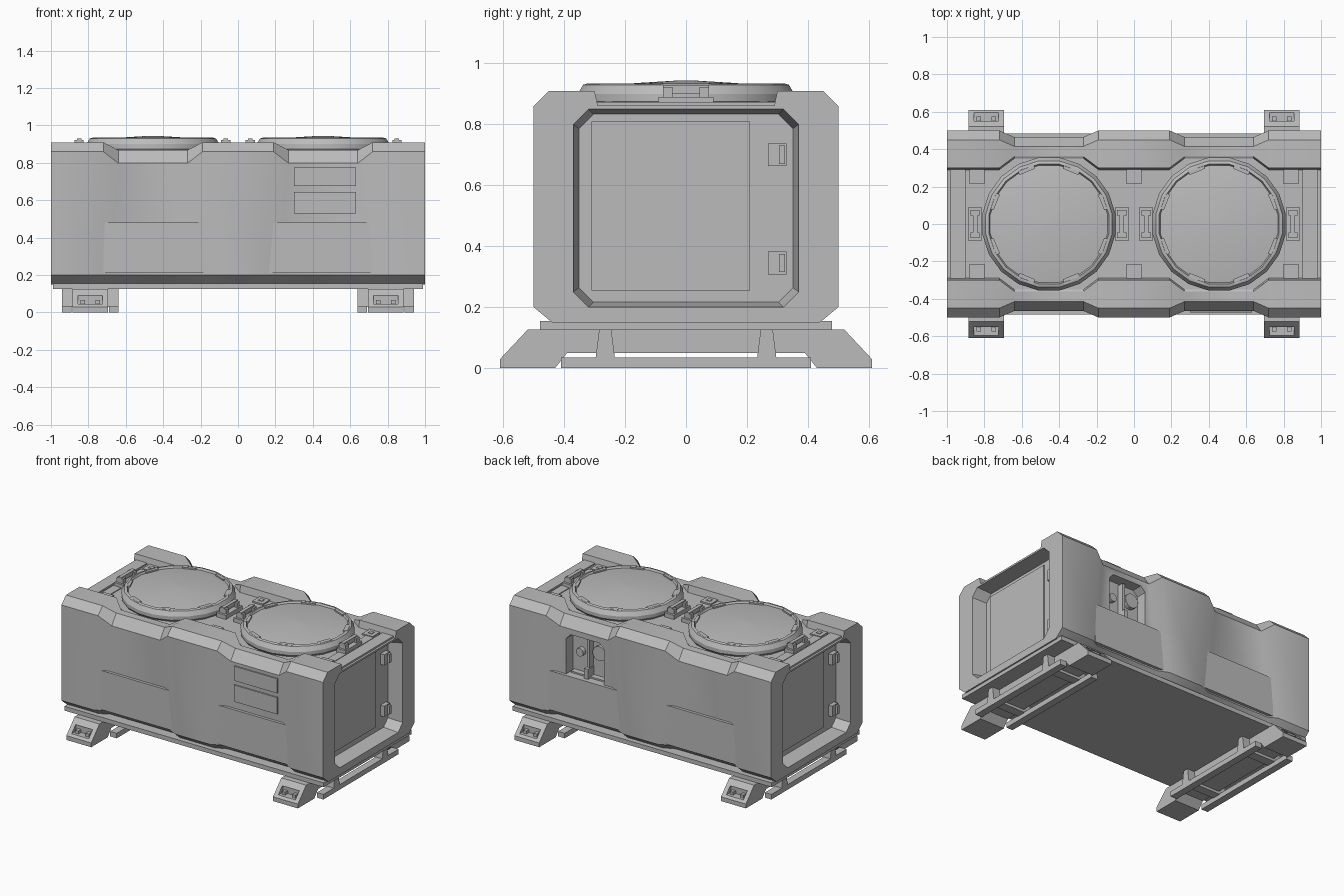
import bpy, bmesh, math
from mathutils import Matrix

cube = bpy.data.objects.get("Cube")
if cube:
    bpy.data.objects.remove(cube, do_unlink=True)

grey = bpy.data.materials.new("plain grey")
grey.use_nodes = True
grey.diffuse_color = (0.5, 0.5, 0.5, 1)
grey.node_tree.nodes["Principled BSDF"].inputs["Base Color"].default_value = (0.5, 0.5, 0.5, 1)


def finish(name, bm, smooth=None):
    """Turn a bmesh into a named object with the shared material."""
    bmesh.ops.recalc_face_normals(bm, faces=bm.faces)
    mesh = bpy.data.meshes.new(name)
    bm.to_mesh(mesh)
    bm.free()
    mesh.materials.append(grey)
    obj = bpy.data.objects.new(name, mesh)
    bpy.context.collection.objects.link(obj)
    if smooth:
        shade(obj, smooth)
    return obj


def shade(obj, angle):
    bpy.ops.object.select_all(action='DESELECT')
    obj.select_set(True)
    bpy.context.view_layer.objects.active = obj
    bpy.ops.object.shade_smooth_by_angle(angle=math.radians(angle))


def loft(name, rings, smooth=None):
    """Skin a list of equal-length closed rings and cap both ends."""
    bm = bmesh.new()
    rows = [[bm.verts.new(p) for p in ring] for ring in rings]
    n = len(rows[0])
    for a, b in zip(rows, rows[1:]):
        for i in range(n):
            j = (i + 1) % n
            bm.faces.new((a[i], a[j], b[j], b[i]))
    bm.faces.new(rows[0])
    bm.faces.new(rows[-1])
    return finish(name, bm, smooth)


def prism(name, pts, axis, start, end, taper=1.0):
    """Extrude a 2D outline along an axis, optionally shrinking the far end."""
    cu = sum(p[0] for p in pts) / len(pts)
    cv = sum(p[1] for p in pts) / len(pts)
    place = {'x': lambda u, v, w: (w, u, v),
             'y': lambda u, v, w: (u, w, v),
             'z': lambda u, v, w: (u, v, w)}[axis]
    return loft(name, [[place(cu + (u - cu) * s, cv + (v - cv) * s, w) for u, v in pts]
                       for w, s in ((start, 1), (end, taper))])


def box(name, x0, x1, y0, y1, z0, z1):
    return prism(name, [(x0, y0), (x1, y0), (x1, y1), (x0, y1)], 'z', z0, z1)


def octagon(u0, u1, v0, v1, c):
    return [(u0 + c, v0), (u1 - c, v0), (u1, v0 + c), (u1, v1 - c),
            (u1 - c, v1), (u0 + c, v1), (u0, v1 - c), (u0, v0 + c)]


def cut(obj, cutters):
    """Subtract the cutters, keep the result and remove the cutters."""
    for c in cutters:
        mod = obj.modifiers.new("cut", 'BOOLEAN')
        mod.object, mod.operation, mod.solver = c, 'DIFFERENCE', 'EXACT'
    graph = bpy.context.evaluated_depsgraph_get()
    mesh = bpy.data.meshes.new_from_object(obj.evaluated_get(graph))
    obj.modifiers.clear()
    obj.data = mesh
    for c in cutters:
        bpy.data.objects.remove(c, do_unlink=True)


def revolve(name, profile, x, y, sides, smooth=30):
    """Spin an (r, z) profile about a vertical axis."""
    rings = [[(x + r * math.cos(math.tau * (i + .5) / sides),
               y + r * math.sin(math.tau * (i + .5) / sides), z)
              for i in range(sides)] for r, z in profile]
    return loft(name, rings, smooth)


DECK = 0.862


# Body shell: wide ribs alternating with narrow, lower bays under the hatches
def section(x_low, x_top, rib):
    w, top, inner = (0.5, 0.91, 0.30) if rib else (0.465, 0.868, 0.36)
    drop = 0.05 if rib else 0.07
    half = [(x_low, w - .06, .15), (x_low, w, .20), (x_top, w, top - drop),
            (x_top, w - .05, top), (x_top, inner, top), (x_top, inner - .01, DECK)]
    return half + [(x, -y, z) for x, y, z in reversed(half)]


stations = [(.13, .19, True), (.21, .27, False), (.69, .64, False), (.75, .72, True), (1, 1, True)]
rings = [section(-a, -b, r) for a, b, r in reversed(stations)]
rings += [section(a, b, r) for a, b, r in stations]
body = loft("body_shell", rings)

cutters = [prism("end_cutter", octagon(-.37, .37, .2, .85, .05), 'x', s * 1.001, s * .9, .95)
           for s in (-1, 1)]
cutters.append(prism("service_cutter", octagon(.30, .59, .38, .76, .035), 'y', .55, .39))
cut(body, cutters)
shade(body, 30)

# Lower bay panels on both long sides
for sx in (-1, 1):
    for sy in (-1, 1):
        xs = sorted((sx * .16, sx * .72))
        ys = sorted((sy * .42, sy * .485))
        box("lower_bay_panel", *xs, *ys, .21, .48)

# Front vent plates
for z0, z1 in ((.53, .645), (.675, .775)):
    box("vent_plate", .30, .63, -.474, -.46, z0, z1)

# End doors with hinges, turned half round from one end to the other
for s in (-1, 1):
    def end_box(name, depth, y0, y1, z0, z1):
        box(name, *sorted((s * .89, s * depth)), *sorted((s * y0, s * y1)), z0, z1)
    end_box("end_door", .908, -.31, .21, .255, .81)
    for z in (.345, .70):
        end_box("door_hinge", .93, .27, .33, z - .037, z + .037)
        end_box("hinge_pin", .945, .305, .325, z - .03, z + .03)
    # Raised bar across the deck end
    box("deck_end_bar", *sorted((s * .90, s * .985)), -.292, .292, DECK - .005, .874)

# Service recess fittings on the back
def fitting(name, x, z, r):
    prism(name, [(x + r * math.cos(math.tau * i / 16), z + r * math.sin(math.tau * i / 16))
                 for i in range(16)], 'y', .385, .42)


fitting("large_port", .37, .66, .05)
fitting("small_port", .52, .63, .028)
box("port_divider", .435, .455, .385, .43, .50, .75)
box("service_shelf", .31, .58, .385, .43, .44, .49)
box("service_handle", .43, .46, .385, .455, .43, .55)

# Round hatches with a sloped rim, domed lid and locking teeth
hatch = [(.345, .855), (.36, .875), (.36, .90), (.342, .93), (.325, .935), (.318, .922),
         (.30, .925), (.16, .936), (.03, .944)]
for x in (-.455, .455):
    revolve("hatch", hatch, x, 0, 20)
    for i in range(8):
        tooth = box("hatch_tooth", .302, .33, -.045, .045, .915, .934)
        tooth.data.transform(Matrix.Translation((x, 0, 0)) @ Matrix.Rotation(math.tau * (i + .5) / 8, 4, 'Z'))

# Deck clamps beside each hatch and square deck pads
for x in (-.85, -.065, .065, .85):
    box("clamp_base", x - .035, x + .035, -.09, .09, DECK - .01, .89)
    for y in (-.06, .06):
        box("clamp_lug", x - .025, x + .025, y - .015, y + .015, .88, .922)
    box("clamp_bar", x - .012, x + .012, -.075, .075, .90, .93)
for x in (-.84, 0, .84):
    for y in (-.255, .255):
        box("deck_pad", x - .04, x + .04, y - .042, y + .042, DECK - .01, .872)
        box("pad_bolt", x - .015, x + .015, y - .015, y + .015, .87, .876)
for x in (-.86, .86):
    box("deck_strip", x - .03, x + .03, -.21, .21, DECK - .01, .868)

# Base plate
box("base_plate", -.99, .99, -.48, .48, .125, .155)

# Skids: a cross beam with sloped feet, two low rails and tapered posts
foot = [(.61, 0), (.61, .03), (.52, .126)]
beam = foot + [(-y, z) for y, z in reversed(foot)] + [(-.43, 0), (-.39, .05), (.39, .05), (.43, 0)]
for s in (-1, 1):
    cx = s * .79
    skid = prism("skid_beam", beam, 'x', cx - .095, cx + .095)
    cut(skid, [box("pocket_cutter", cx - .065, cx + .065, *sorted((t * .545, t * .65)), .045, .092)
               for t in (-1, 1)])
    for t in (-1, 1):
        for dx in (-.04, .04):
            box("foot_lug", cx + dx - .012, cx + dx + .012, *sorted((t * .54, t * .575)), .04, .066)
        box("skid_rail", cx + t * .125 - .025, cx + t * .125 + .025, -.41, .41, 0, .035)
        y = t * .265
        prism("skid_post", [(y - .032, .03), (y + .032, .03), (y + .02, .126), (y - .02, .126)],
              'x', cx - .15, cx + .15)
